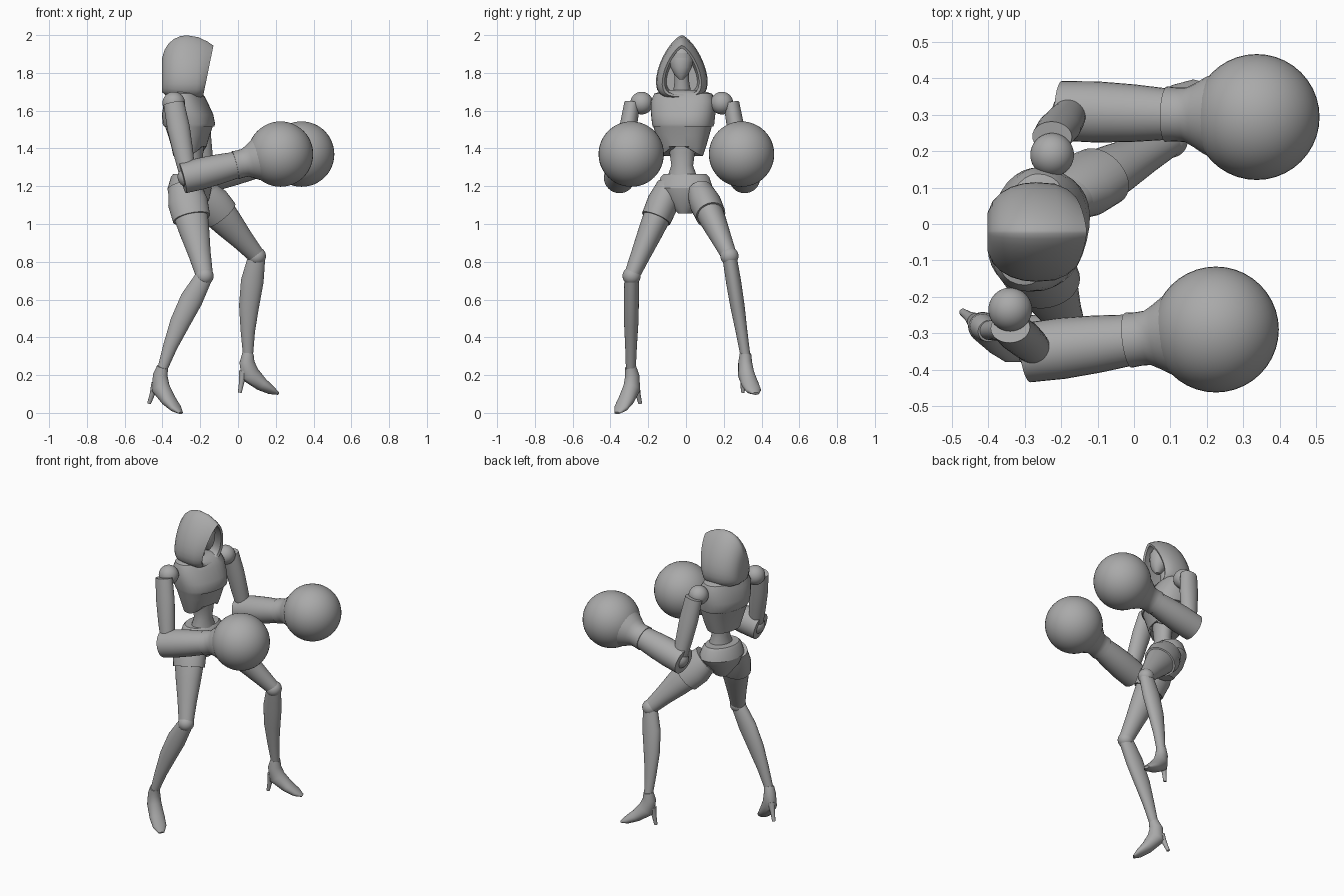
import bpy, bmesh, math
from mathutils import Vector, Matrix

cube = bpy.data.objects.get("Cube")
if cube:
    bpy.data.objects.remove(cube)

GREY = (0.4, 0.4, 0.4, 1)
SIDE_ON = Vector((1, 0, 0))
UP = Vector((0, 0, 1))

material = bpy.data.materials.new("plain grey")
material.use_nodes = True
material.diffuse_color = GREY
material.node_tree.nodes["Principled BSDF"].inputs["Base Color"].default_value = GREY


def finish(name, bm, angle=40):
    bmesh.ops.recalc_face_normals(bm, faces=bm.faces)
    mesh = bpy.data.meshes.new(name)
    bm.to_mesh(mesh)
    bm.free()
    mesh.materials.append(material)
    part = bpy.data.objects.new(name, mesh)
    bpy.context.collection.objects.link(part)
    bpy.ops.object.select_all(action='DESELECT')
    part.select_set(True)
    bpy.context.view_layer.objects.active = part
    bpy.ops.object.shade_smooth_by_angle(angle=math.radians(angle))


def skin(name, rings, angle=40):
    """Join rings of points into a closed, capped tube."""
    bm = bmesh.new()
    loops = [[bm.verts.new(point) for point in ring] for ring in rings]
    count = len(loops[0])
    for lower, upper in zip(loops, loops[1:]):
        for i in range(count):
            j = (i + 1) % count
            bm.faces.new((lower[i], lower[j], upper[j], upper[i]))
    bm.faces.new(loops[0])
    bm.faces.new(loops[-1])
    finish(name, bm, angle)


def oval(center, a, b, power=1.0, count=32):
    """Closed ring with half axes a and b; power below one squares it off."""
    ring = []
    for i in range(count):
        turn = math.tau * i / count
        c, s = math.cos(turn), math.sin(turn)
        ring.append(center + a * math.copysign(abs(c) ** power, c)
                    + b * math.copysign(abs(s) ** power, s))
    return ring


def tube(name, path, radii, ref):
    """Tube along path; each radius pair is (along ref, across ref)."""
    rings = []
    for i, (point, (along, across)) in enumerate(zip(path, radii)):
        tangent = (path[min(i + 1, len(path) - 1)] - path[max(i - 1, 0)]).normalized()
        a = (ref - tangent * ref.dot(tangent)).normalized()
        rings.append(oval(point, a * along, tangent.cross(a) * across))
    skin(name, rings)


def limb(name, start, end, radii, ref=SIDE_ON, bow=0.0):
    """Tube with evenly spaced radii, bowed along ref in the middle."""
    steps = [i / (len(radii) - 1) for i in range(len(radii))]
    path = [start.lerp(end, k) + ref * bow * math.sin(math.pi * k) for k in steps]
    tube(name, path, radii, ref)


def ball(name, center, radius):
    bm = bmesh.new()
    bmesh.ops.create_uvsphere(bm, u_segments=40, v_segments=24, radius=radius,
                              matrix=Matrix.Translation(center))
    finish(name, bm)


def trunk(name, top_x, base_x, y, rows, yaw=-14, power=1.0, arch=0.0):
    """Level ovals (z, depth, width) from the top down; arch lifts the last front edge."""
    forward = Matrix.Rotation(math.radians(yaw), 3, 'Z') @ SIDE_ON
    across = UP.cross(forward)
    top, base = rows[0][0], rows[-1][0]
    rings = []
    for z, depth, width in rows:
        x = top_x + (base_x - top_x) * (top - z) / (top - base)
        center = Vector((x, y, z))
        rings.append(oval(center, forward * depth, across * width, power))
    for point in rings[-1]:
        point.z += arch * max(0, (point - center).normalized().dot(forward)) ** 2
    skin(name, rings, 32)


# Torso, waist and pelvis
trunk("upper_chest", -.285, -.258, -.015,
      [(1.71, .05, .09), (1.69, .085, .155), (1.65, .105, .172), (1.58, .13, .17),
       (1.53, .134, .164), (1.515, .127, .16)], power=.85)
trunk("rib_cage", -.26, -.26, -.018,
      [(1.53, .126, .158), (1.47, .105, .142), (1.41, .088, .125), (1.36, .078, .108)],
      power=.85, arch=.06)
trunk("waist", -.24, -.24, -.02,
      [(1.46, .06, .09), (1.38, .056, .068), (1.31, .05, .058), (1.22, .07, .09)])
trunk("pelvis", -.26, -.25, -.005,
      [(1.265, .08, .115), (1.25, .093, .13), (1.19, .114, .15), (1.13, .1, .115),
       (1.055, .05, .035)])
limb("neck", Vector((-.29, -.02, 1.68)), Vector((-.26, -.025, 1.84)),
     [(.05, .05), (.038, .038), (.04, .04)])

# Face with a raised brow mask
trunk("face", -.24, -.205, -.025,
      [(1.95, .04, .035), (1.92, .062, .06), (1.87, .063, .063), (1.83, .055, .056),
       (1.79, .038, .036), (1.765, .015, .012)], yaw=0)
trunk("brow_mask", -.232, -.23, -.025, [(1.905, .067, .065), (1.86, .067, .066)], yaw=0)


# Hood: egg outlines from the back to the rim, then folded inside
def egg(x, wide, low, high, slant):
    left, right = [], []
    for i in range(14):
        h = (1 - math.cos(math.pi * (i + .5) / 14)) / 2
        half = .237 * wide * h ** .25 * (1 - h) ** .7
        place = Vector((x - slant * (1 - h), -.022, low + (high - low) * h))
        left.append(place + Vector((0, half, 0)))
        right.append(place - Vector((0, half, 0)))
    return left + right[::-1]


hood = []
for i in range(1, 7):
    turn = math.pi / 12 * i
    swell = math.sin(turn) ** .7
    hood.append(egg(-.27 - .137 * math.cos(turn), swell, 1.72 - .057 * swell, 1.8 + .2 * swell, 0))
hood += [egg(-.21, .97, 1.665, 1.99, .01), egg(-.16, .87, 1.67, 1.966, .035),
         egg(-.13, .76, 1.675, 1.945, .055), egg(-.138, .66, 1.685, 1.93, .055),
         egg(-.2, .72, 1.69, 1.945, .03), egg(-.33, .6, 1.7, 1.9, 0)]
skin("hood", hood, 50)

# Arms with round gloves
UPPER_ARM = [(.055, .042), (.06, .046), (.053, .046), (.042, .042)]
FOREARM = [(r, r) for r in (.082, .084, .079, .07)]
CUFF = [(r, r) for r in (.076, .074, .075, .09, .107, .12)]


def arm(side, outward, shoulder, elbow, glove):
    shoulder, elbow, glove = Vector(shoulder), Vector(elbow), Vector(glove)
    ball(side + "_shoulder", shoulder, .06)
    limb(side + "_upper_arm", shoulder + Vector((0, outward * .05, 0)), elbow, UPPER_ARM)
    ball(side + "_elbow", elbow, .055)
    limb(side + "_forearm", elbow.lerp(glove, -.06), elbow.lerp(glove, .53), FOREARM, UP)
    limb(side + "_glove_cuff", elbow.lerp(glove, .51), elbow.lerp(glove, .78), CUFF, UP)
    ball(side + "_glove", glove, .173)


arm("right", -1, (-.34, -.235, 1.64), (-.265, -.35, 1.25), (.225, -.29, 1.37))
arm("left", 1, (-.225, .19, 1.64), (-.17, .31, 1.25), (.337, .294, 1.37))

# Legs with hip covers, knee joints and high-heeled shoes
HIP_COVER = [(.085, .07), (.106, .084), (.1, .08)]
THIGH = [(.09, .07), (.096, .076), (.08, .066), (.06, .053), (.045, .041)]
SHIN = [(.045, .038), (.06, .04), (.053, .038), (.038, .031), (.026, .026)]
SHOE_PATH = [(0, .015), (-.006, -.03), (.01, -.095), (.075, -.148), (.13, -.18), (.168, -.198)]
SHOE_RADII = [(.03, .03), (.04, .036), (.052, .042), (.036, .046), (.023, .042), (.007, .018)]
HEEL_RADII = [(.024, .024), (.014, .014), (.01, .01)]


def leg(side, hip, knee, ankle, toe_turn, pitch):
    hip, knee, ankle = Vector(hip), Vector(knee), Vector(ankle)
    limb(side + "_hip_cover", hip, hip.lerp(knee, .36), HIP_COVER)
    limb(side + "_thigh", hip, knee, THIGH)
    ball(side + "_knee", knee, .048)
    limb(side + "_shin", knee, ankle, SHIN, bow=-.018)
    forward = Matrix.Rotation(math.radians(toe_turn), 3, 'Z') @ SIDE_ON
    tilt = Matrix.Rotation(math.radians(pitch), 3, UP.cross(forward))

    def spot(u, w):
        return ankle + tilt @ (forward * u + UP * w)

    instep = (forward + UP / 2).normalized()
    tube(side + "_shoe", [spot(u, w) for u, w in SHOE_PATH], SHOE_RADII, instep)
    limb(side + "_heel", spot(-.025, -.08), spot(-.046, -.192), HEEL_RADII, forward)


leg("right", (-.285, -.085, 1.2), (-.177, -.288, .725), (-.402, -.292, .228), -36, 12)
leg("left", (-.2, .075, 1.17), (.1, .23, .83), (.053, .315, .3), 19, 0)
